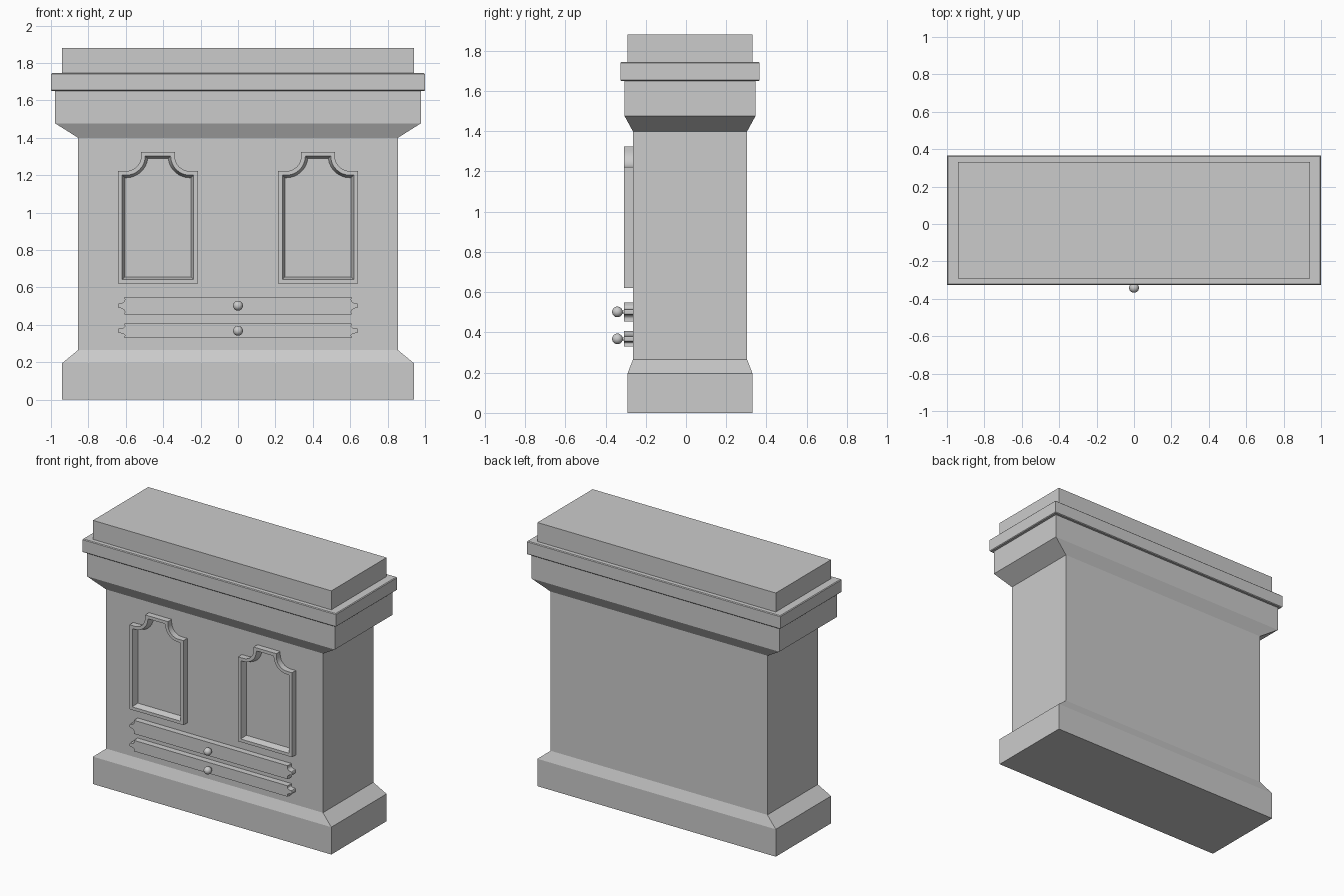
import bpy, bmesh
from math import sin, cos, pi, asin

if "Cube" in bpy.data.objects:
    bpy.data.objects.remove(bpy.data.objects["Cube"])

YC = 0.02                        # centre of the case in depth
FACE, PROUD = -0.264, -0.307     # shaft front, front of raised trim


def finish(name, bm, smooth=False):
    bmesh.ops.remove_doubles(bm, verts=bm.verts, dist=1e-5)
    bmesh.ops.recalc_face_normals(bm, faces=bm.faces)
    me = bpy.data.meshes.new(name)
    bm.to_mesh(me)
    bm.free()
    ob = bpy.data.objects.new(name, me)
    bpy.context.collection.objects.link(ob)
    if smooth:
        bpy.ops.object.select_all(action='DESELECT')
        ob.select_set(True)
        bpy.context.view_layer.objects.active = ob
        bpy.ops.object.shade_smooth_by_angle()
    return ob


def skin(bm, rings, caps=False, closed=False):
    """Join equal-length point rings with quads."""
    rs = [[bm.verts.new(p) for p in r] for r in rings]
    n = len(rs[0])
    for a, b in zip(rs, rs[1:] + rs[:1] if closed else rs[1:]):
        for i in range(n):
            j = (i + 1) % n
            bm.faces.new((a[i], a[j], b[j], b[i]))
    if caps:
        bm.faces.new(rs[0])
        bm.faces.new(rs[-1])


def stack(name, levels):
    """Rectangular loft from (z, half width, half depth) levels."""
    bm = bmesh.new()
    skin(bm, [[(-x, YC - y, z), (x, YC - y, z), (x, YC + y, z), (-x, YC + y, z)]
              for z, x, y in levels], caps=True)
    return finish(name, bm)


# Case: plinth, shaft and flared cornice
stack("case", [(0, .94, .311), (.195, .94, .311), (.265, .855, .284),
               (1.40, .855, .284), (1.477, .978, .326), (1.65, .978, .326)])
# Moulding with slightly eased edges, and top block
stack("cornice_moulding", [(1.65, .995, .341), (1.655, 1.0, .346),
                           (1.74, 1.0, .346), (1.745, .995, .341)])
stack("top_block", [(1.745, .94, .311), (1.88, .94, .311)])


def panel_outline(cx, d, y):
    """Panel with scooped shoulders, inset by d."""
    top, zc, xc, r = 1.325 - d, 1.302, -.17, .08 + d
    end = -asin(max(0, zc - top) / r)
    half = [(-.213 + d, .62 + d), (-.213 + d, zc - r)]
    for i in range(9):
        t = -pi / 2 + (end + pi / 2) * i / 8
        half.append((xc + r * cos(t), zc + r * sin(t)))
    half.append((half[-1][0], top))
    return [(cx + x, y, z) for x, z in half + [(-x, z) for x, z in half[::-1]]]


# Door frames with sloped inner edge
for side, cx in (("left", -.428), ("right", .428)):
    bm = bmesh.new()
    skin(bm, [panel_outline(cx, 0, FACE + .003), panel_outline(cx, 0, PROUD),
              panel_outline(cx, .022, PROUD), panel_outline(cx, .037, FACE + .003)])
    finish("door_frame_" + side, bm, True)


def drawer(name, z, h):
    """Long drawer front with scooped pointed ends."""
    tip, r = .012, h - .03
    q = [(.607, h)]
    for i in range(6):
        t = pi + pi / 2 * i / 5
        q.append((.637 + .032 * cos(t), h - .015 + (r + .003) * sin(t)))
    q.append((.64, tip * .6))
    right = q + [(x, -zz) for x, zz in q[::-1]]
    ring = right + [(-x, -zz) for x, zz in right]
    bm = bmesh.new()
    skin(bm, [[(x, y, z + zz) for x, zz in ring] for y in (FACE + .003, PROUD)], caps=True)
    finish(name, bm, True)


def knob(name, z):
    """Round knob on a thin stem, turned about the y axis."""
    prof = [(.008, PROUD + .002)]
    prof += [(.0265 * sin(t), -.341 + .0265 * cos(t))
             for t in (.3 + (pi - .3) * i / 12 for i in range(12))]
    n = 24
    bm = bmesh.new()
    skin(bm, [[(r * cos(2 * pi * k / n), y, z + r * sin(2 * pi * k / n))
               for k in range(n)] for r, y in prof], caps=True)
    finish(name, bm, True)


# Drawers and knobs
for part, z, h in (("upper", .502, .048), ("lower", .368, .039)):
    drawer("drawer_" + part, z, h)
    knob("knob_" + part, z)
